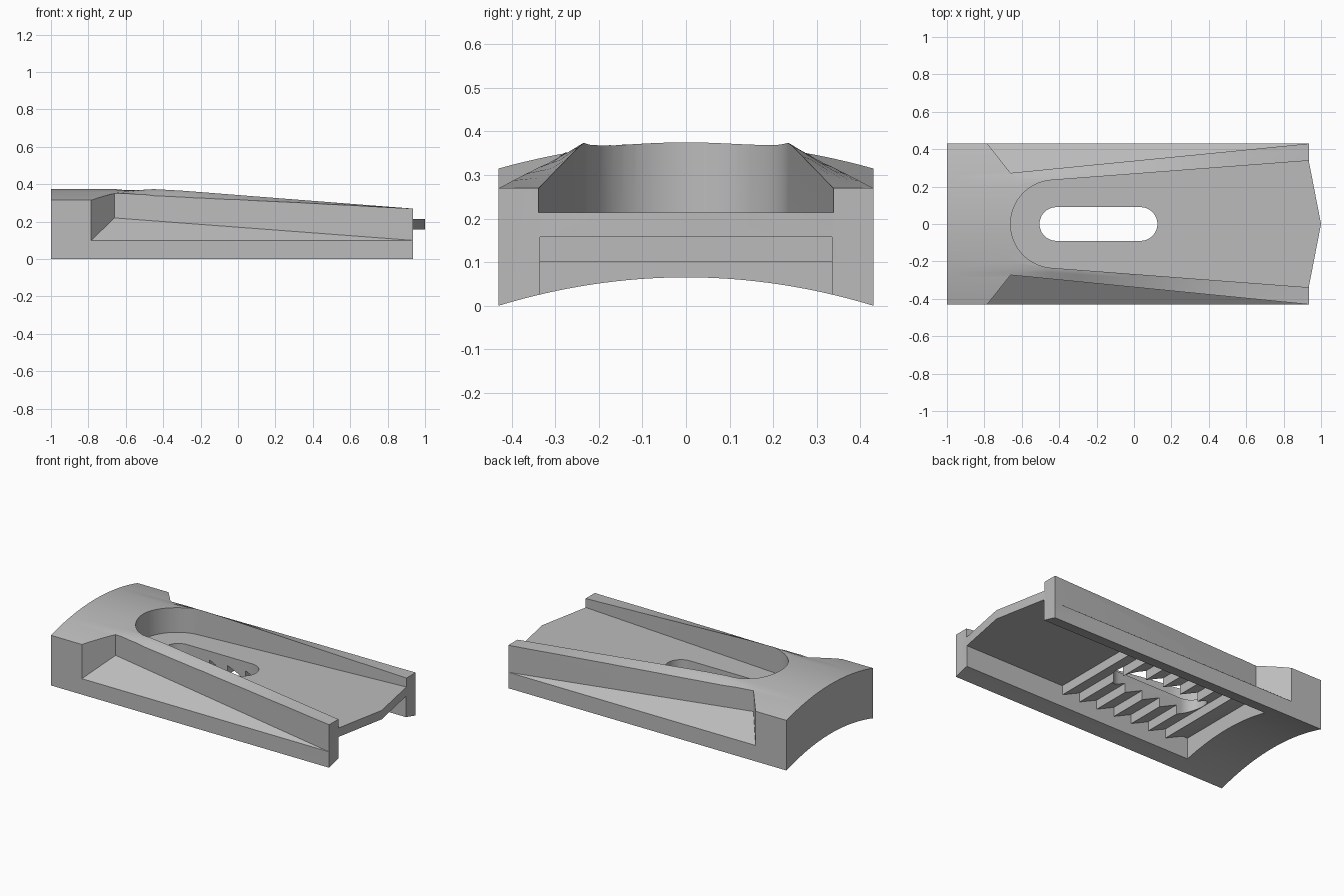
import bpy, bmesh, math

cube = bpy.data.objects.get("Cube")
if cube:
    bpy.data.objects.remove(cube, do_unlink=True)

HALF, FRONT_END, SLOPE_START = 0.43, 0.935, -0.45

grey = bpy.data.materials.new("plain grey")
grey.use_nodes = True
grey.diffuse_color = (0.5, 0.5, 0.5, 1)
grey.node_tree.nodes["Principled BSDF"].inputs["Base Color"].default_value = (0.5, 0.5, 0.5, 1)


def loft(name, rings):
    """Skin equal-length rings of points and cap both ends."""
    bm = bmesh.new()
    rows = [[bm.verts.new(p) for p in ring] for ring in rings]
    n = len(rows[0])
    for a, b in zip(rows, rows[1:]):
        for i in range(n):
            j = (i + 1) % n
            bm.faces.new((a[i], a[j], b[j], b[i]))
    bm.faces.new(rows[0])
    bm.faces.new(rows[-1])
    bmesh.ops.recalc_face_normals(bm, faces=bm.faces)
    mesh = bpy.data.meshes.new(name)
    bm.to_mesh(mesh)
    bm.free()
    mesh.materials.append(grey)
    obj = bpy.data.objects.new(name, mesh)
    bpy.context.collection.objects.link(obj)
    return obj


def prism(name, outline, low, high):
    return loft(name, [[(x, y, z) for x, y in outline] for z in (low, high)])


def combine(target, tool, operation="DIFFERENCE"):
    tool.hide_render = True
    mod = target.modifiers.new("cut", "BOOLEAN")
    mod.operation, mod.object, mod.solver = operation, tool, "EXACT"
    bpy.context.view_layer.objects.active = target
    bpy.ops.object.modifier_apply(modifier=mod.name)
    bpy.data.objects.remove(tool, do_unlink=True)


def arc(cx, radius, start, end, steps=24):
    angles = [math.radians(start + (end - start) * i / steps) for i in range(steps + 1)]
    return [(cx + radius * math.cos(a), radius * math.sin(a)) for a in angles]


def mix(a, b, t):
    return a + (b - a) * t


# Arched body: domed at the tail, falling to a flat rim at the open end
def section(x, count=16):
    along = max(0, (x - SLOPE_START) / (FRONT_END - SLOPE_START))
    inner = mix(0.235, 0.335, along)
    outer = mix(0.285, HALF, along)
    crest = min(0.374, 0.27 + 0.0775 * (FRONT_END - x))
    edge = 0.27 + 0.0533 * (FRONT_END - x)
    ring = []
    for i in range(-count, count + 1):
        t = abs(i) / count
        y = 2 * t * inner if t <= 0.5 else mix(inner, HALF, 2 * t - 1)
        if x < -0.6:
            z = 0.375 - 0.06 * (y / HALF) ** 2
        else:
            z = mix(crest, edge, max(0, (y - inner) / (outer - inner)))
        ring.append((x, math.copysign(y, i), z))
    for i in range(count, -count - 1, -1):
        t = i / count
        ring.append((x, t * HALF, 0.065 * (1 - t * t)))
    return ring


stations = [-1, -0.66, SLOPE_START, -0.3, 0, 0.3, 0.6, FRONT_END]
body = loft("clip_body", [section(x) for x in stations])

# Sloping wedge cuts along both flanks
for side in (-1, 1):
    apex = (-0.66, side * 0.273, 0.22)
    corners = [(-0.785, side * HALF, 0.1), (FRONT_END, side * HALF, 0.1)]
    base = [apex] + [tuple(mix(a, c, 1.3) for a, c in zip(apex, p)) for p in corners]
    cutter = loft("flank_cutter", [base, [(x, y, 0.6) for x, y, z in base]])
    combine(body, cutter)

# Round-ended top pocket, open at the front end
pocket = arc(-0.425, 0.235, 96, 264, 40) + [(1.1, -0.351), (1.1, 0.351)]
combine(body, prism("pocket_cutter", pocket, 0.214, 0.6))

# Underside channel with a row of sawtooth grips
profile = [(1.2, -0.1), (1.2, 0.158)]
pitch = 0.125
for i in range(7):
    x = 0.24 - i * pitch
    profile += [(x, 0.158), (x, 0.1)]
profile += [(0.24 - 7 * pitch, 0.158), (-0.67, 0.158), (-0.67, -0.1)]
channel = loft("channel_cutter", [[(x, y, z) for x, z in profile] for y in (-0.335, 0.335)])
combine(body, channel)

# Long slot through the floor
slot = arc(-0.415, 0.09, 90, 270) + arc(0.035, 0.09, -90, 90)
combine(body, prism("slot_cutter", slot, -0.2, 0.6))

# Pointed tongue on the floor plate
tongue = [(0.9, -0.335), (FRONT_END, -0.335), (1, 0), (FRONT_END, 0.335), (0.9, 0.335)]
combine(body, prism("tongue", tongue, 0.158, 0.214), "UNION")

bpy.ops.object.select_all(action="DESELECT")
body.select_set(True)
bpy.context.view_layer.objects.active = body
bpy.ops.object.shade_smooth_by_angle(angle=math.radians(25))
